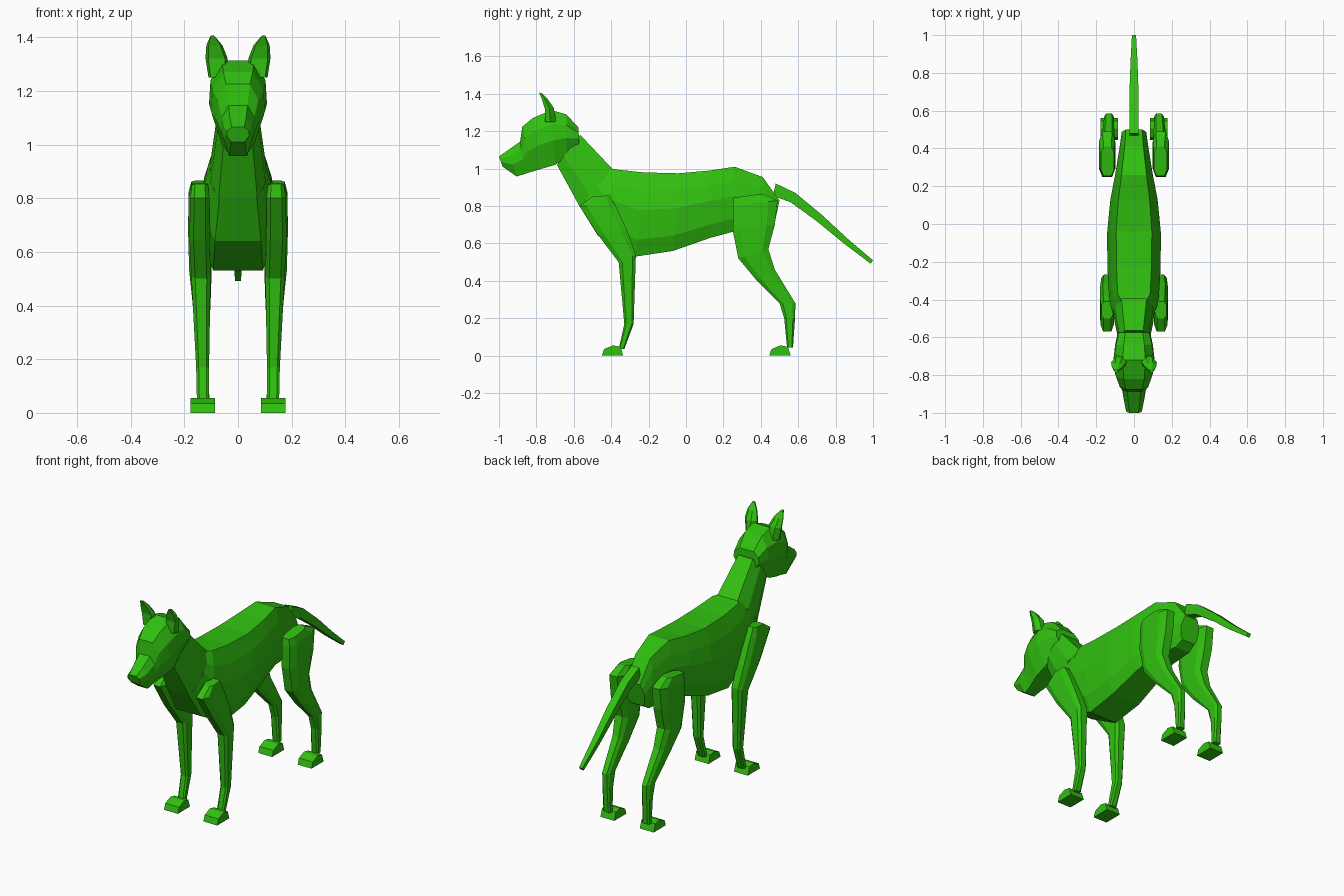
import bpy, bmesh

green = bpy.data.materials.new("leaf_green")
green.diffuse_color = (0.03, 0.53, 0.005, 1)


def finish(name, bm, mirror=False):
    bmesh.ops.recalc_face_normals(bm, faces=bm.faces)
    me = bpy.data.meshes.new(name)
    bm.to_mesh(me)
    bm.free()
    me.materials.append(green)
    ob = bpy.data.objects.new(name, me)
    bpy.context.collection.objects.link(ob)
    if mirror:
        ob.modifiers.new("mirror", 'MIRROR')
    return ob


def loft(name, sections, profile, mirror=False):
    """Skin rings; section = (y1, z1, y2, z2, half width, x centre),
    profile = (fraction from end 1 to end 2, width factor)."""
    bm = bmesh.new()
    rings = []
    for y1, z1, y2, z2, w, cx in sections:
        side = [(cx, w * f, y1 + (y2 - y1) * t, z1 + (z2 - z1) * t) for t, f in profile]
        pts = [(c + d, y, z) for c, d, y, z in side]
        pts += [(c - d, y, z) for c, d, y, z in reversed(side)]
        rings.append([bm.verts.new(p) for p in pts])
    n = len(rings[0])
    for a, b in zip(rings, rings[1:]):
        for i in range(n):
            j = (i + 1) % n
            bm.faces.new((a[i], a[j], b[j], b[i]))
    bm.faces.new(rings[0])
    bm.faces.new(rings[-1])
    return finish(name, bm, mirror)


def prism(name, outline, x0, x1, mirror=True):
    bm = bmesh.new()
    a = [bm.verts.new((x0, y, z)) for y, z in outline]
    b = [bm.verts.new((x1, y, z)) for y, z in outline]
    for i in range(len(a)):
        j = (i + 1) % len(a)
        bm.faces.new((a[i], a[j], b[j], b[i]))
    bm.faces.new(a)
    bm.faces.new(b)
    return finish(name, bm, mirror)


# torso: ridge to belly, widest at mid height
loft("torso", [
    (-0.40, 1.00, -0.57, 0.80, 0.105, 0),
    (-0.37, 0.995, -0.47, 0.64, 0.13, 0),
    (-0.23, 0.98, -0.27, 0.53, 0.14, 0),
    (-0.04, 0.975, -0.07, 0.56, 0.143, 0),
    (0.13, 0.99, 0.13, 0.63, 0.125, 0),
    (0.26, 1.01, 0.26, 0.665, 0.10, 0),
    (0.41, 0.955, 0.42, 0.66, 0.075, 0),
    (0.50, 0.83, 0.47, 0.69, 0.065, 0),
], [(0, 0.66), (0.22, 0.87), (0.45, 1), (0.8, 0.9), (1, 0.66)])

# neck
loft("neck", [
    (-0.565, 1.18, -0.69, 1.02, 0.075, 0),
    (-0.39, 0.995, -0.57, 0.80, 0.103, 0),
], [(0, 0.65), (0.3, 1), (0.7, 1), (1, 0.7)])

# head with brow step and muzzle
loft("head", [
    (-0.575, 1.22, -0.57, 1.11, 0.085, 0),
    (-0.64, 1.29, -0.64, 1.06, 0.10, 0),
    (-0.72, 1.313, -0.70, 1.02, 0.108, 0),
    (-0.82, 1.27, -0.77, 1.00, 0.10, 0),
    (-0.875, 1.225, -0.82, 0.985, 0.08, 0),
    (-0.887, 1.145, -0.86, 0.972, 0.064, 0),
    (-0.95, 1.10, -0.905, 0.958, 0.055, 0),
    (-1.0, 1.065, -0.98, 1.01, 0.042, 0),
], [(0, 0.55), (0.25, 0.95), (0.55, 1), (1, 0.6)])

# ears, curling forward at the tip
loft("ear", [
    (-0.755, 1.25, -0.695, 1.25, 0.035, 0.075),
    (-0.755, 1.32, -0.707, 1.325, 0.041, 0.08),
    (-0.77, 1.37, -0.738, 1.37, 0.03, 0.088),
    (-0.785, 1.406, -0.768, 1.402, 0.008, 0.095),
], [(0, 0.75), (0.5, 1), (1, 0.4)], True)

# legs
leg_profile = [(0, 0.6), (0.2, 1), (0.8, 1), (1, 0.6)]
loft("front_leg", [
    (-0.50, 0.85, -0.41, 0.857, 0.03, 0.142),
    (-0.57, 0.80, -0.375, 0.80, 0.036, 0.142),
    (-0.47, 0.645, -0.315, 0.67, 0.038, 0.143),
    (-0.36, 0.50, -0.268, 0.54, 0.036, 0.138),
    (-0.33, 0.17, -0.28, 0.17, 0.024, 0.132),
    (-0.36, 0.035, -0.33, 0.035, 0.023, 0.13),
], leg_profile, True)
loft("hind_leg", [
    (0.255, 0.845, 0.41, 0.866, 0.034, 0.14),
    (0.25, 0.80, 0.49, 0.83, 0.042, 0.142),
    (0.25, 0.67, 0.475, 0.70, 0.044, 0.142),
    (0.28, 0.52, 0.44, 0.57, 0.042, 0.14),
    (0.375, 0.405, 0.475, 0.46, 0.034, 0.136),
    (0.50, 0.28, 0.585, 0.28, 0.025, 0.133),
    (0.525, 0.20, 0.583, 0.20, 0.024, 0.132),
    (0.54, 0.045, 0.572, 0.045, 0.023, 0.13),
], leg_profile, True)

# paws
for name, y in (("front_paw", -0.45), ("hind_paw", 0.445)):
    prism(name, [(y, 0), (y + 0.012, 0.035), (y + 0.06, 0.055),
                 (y + 0.10, 0.047), (y + 0.115, 0)], 0.085, 0.177)

# tail: tapered links
loft("tail", [
    (0.48, 0.92, 0.465, 0.855, 0.025, 0),
    (0.585, 0.87, 0.56, 0.82, 0.025, 0),
    (0.73, 0.75, 0.70, 0.718, 0.023, 0),
    (0.87, 0.62, 0.85, 0.595, 0.018, 0),
    (1.0, 0.51, 0.987, 0.492, 0.011, 0),
], [(0, 1), (1, 1)])
